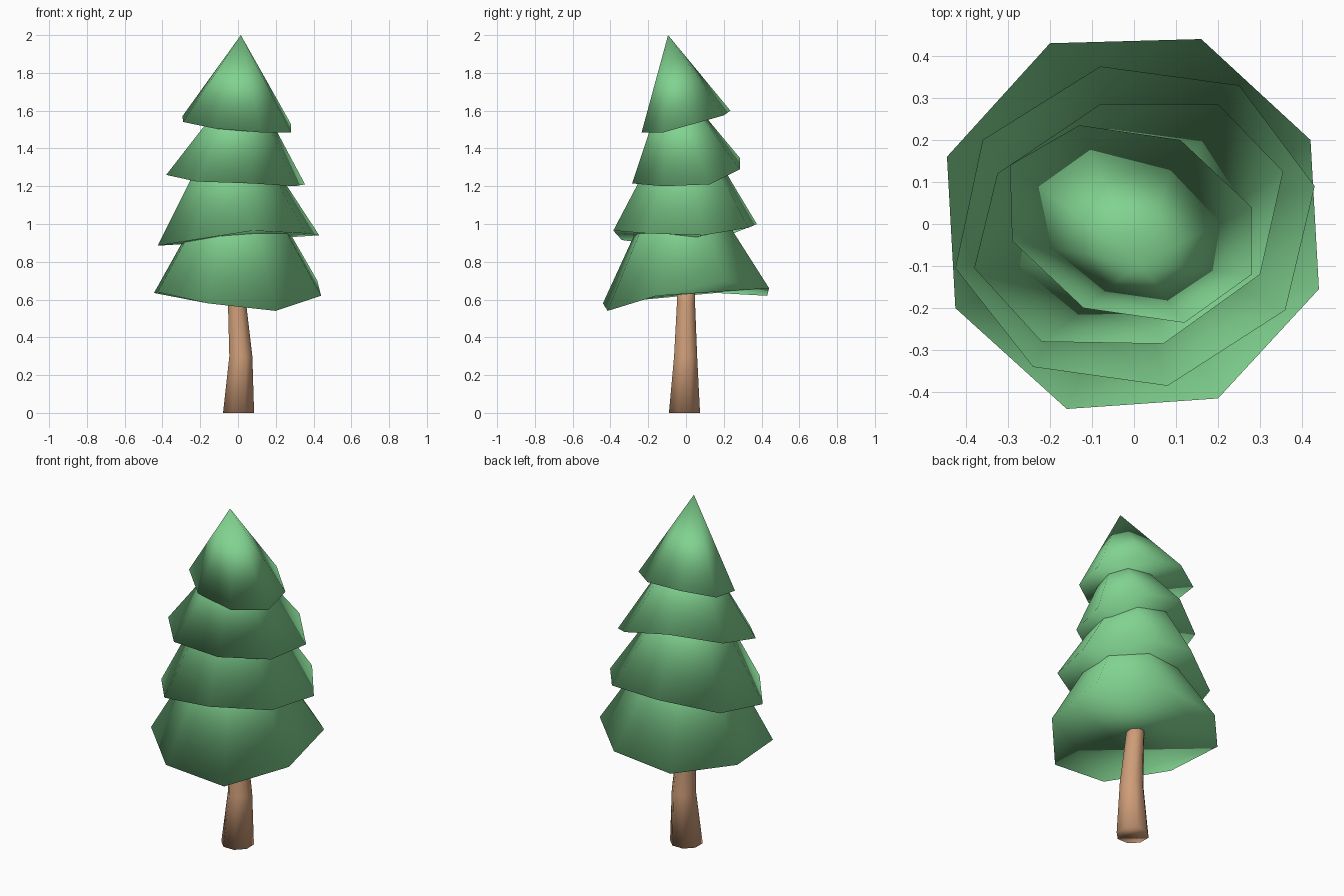
import bpy
import bmesh
import math
from mathutils import Vector

old = bpy.data.objects.get("Cube")
if old:
    bpy.data.objects.remove(old, do_unlink=True)


def make_material(name, rgb):
    mat = bpy.data.materials.new(name)
    mat.use_nodes = True
    colour = (*rgb, 1.0)
    mat.diffuse_color = colour
    mat.node_tree.nodes["Principled BSDF"].inputs["Base Color"].default_value = colour
    return mat


def finish(name, bm, mat):
    """Turn a bmesh into a smooth-shaded object."""
    bmesh.ops.recalc_face_normals(bm, faces=bm.faces)
    for face in bm.faces:
        face.smooth = True
    mesh = bpy.data.meshes.new(name)
    bm.to_mesh(mesh)
    bm.free()
    mesh.materials.append(mat)
    obj = bpy.data.objects.new(name, mesh)
    bpy.context.collection.objects.link(obj)
    return obj


def foliage_tier(name, apex, rim, mat):
    """Eight-sided uneven cone with a closed underside."""
    bm = bmesh.new()
    tip = bm.verts.new(apex)
    ring = [bm.verts.new(p) for p in rim]
    for a, b in zip(ring, ring[1:] + ring[:1]):
        bm.faces.new((a, b, tip))
    bm.faces.new(ring[::-1])
    return finish(name, bm, mat)


def bent_trunk(name, sections, sides, mat):
    """Tapered tube through (x, y, z, radius) sections, capped at both ends."""
    bm = bmesh.new()
    rings = []
    for x, y, z, r in sections:
        ring = []
        for i in range(sides):
            t = math.tau * (i + 0.5) / sides
            ring.append(bm.verts.new(Vector((x + r * math.cos(t), y + r * math.sin(t), z))))
        rings.append(ring)
    for low, high in zip(rings, rings[1:]):
        for i in range(sides):
            j = (i + 1) % sides
            bm.faces.new((low[i], low[j], high[j], high[i]))
    bm.faces.new(rings[0][::-1])
    bm.faces.new(rings[-1])
    return finish(name, bm, mat)


green = make_material("leaf green", (0.22, 0.65, 0.28))
brown = make_material("bark brown", (0.62, 0.34, 0.19))

# Trunk, leaning slightly as it rises
bent_trunk("trunk", [(0.003, -0.008, 0, 0.089), (0.015, -0.002, 0.3, 0.066),
                     (-0.005, 0, 0.58, 0.052), (-0.02, 0, 0.72, 0.048)], 8, brown)

# Foliage tiers from bottom to top, rims listed anticlockwise
foliage_tier("bottom_tier", (0, -0.05, 1.43), [
    (0.44, -0.155, 0.62), (0.42, 0.2, 0.7), (0.16, 0.44, 0.66), (-0.2, 0.43, 0.62),
    (-0.445, 0.16, 0.635), (-0.425, -0.2, 0.64), (-0.16, -0.44, 0.58), (0.2, -0.415, 0.54)], green)

foliage_tier("lower_middle_tier", (-0.04, -0.02, 1.66), [
    (0.43, 0.09, 0.94), (0.25, 0.33, 0.98), (-0.08, 0.375, 1.0), (-0.36, 0.2, 0.93),
    (-0.425, -0.105, 0.885), (-0.24, -0.34, 0.915), (0.08, -0.385, 0.965), (0.36, -0.205, 0.95)], green)

foliage_tier("upper_middle_tier", (0.04, -0.09, 1.8), [
    (0.355, 0.125, 1.21), (0.2, 0.285, 1.29), (-0.08, 0.285, 1.35), (-0.325, 0.12, 1.3),
    (-0.38, -0.105, 1.26), (-0.22, -0.28, 1.225), (0.07, -0.285, 1.215), (0.3, -0.12, 1.2)], green)

foliage_tier("top_tier", (0.015, -0.095, 2.0), [
    (0.28, 0.04, 1.53), (0.11, 0.2, 1.575), (-0.13, 0.235, 1.6), (-0.295, 0.14, 1.57),
    (-0.29, -0.04, 1.54), (-0.12, -0.2, 1.505), (0.12, -0.235, 1.485), (0.28, -0.12, 1.485)], green)
